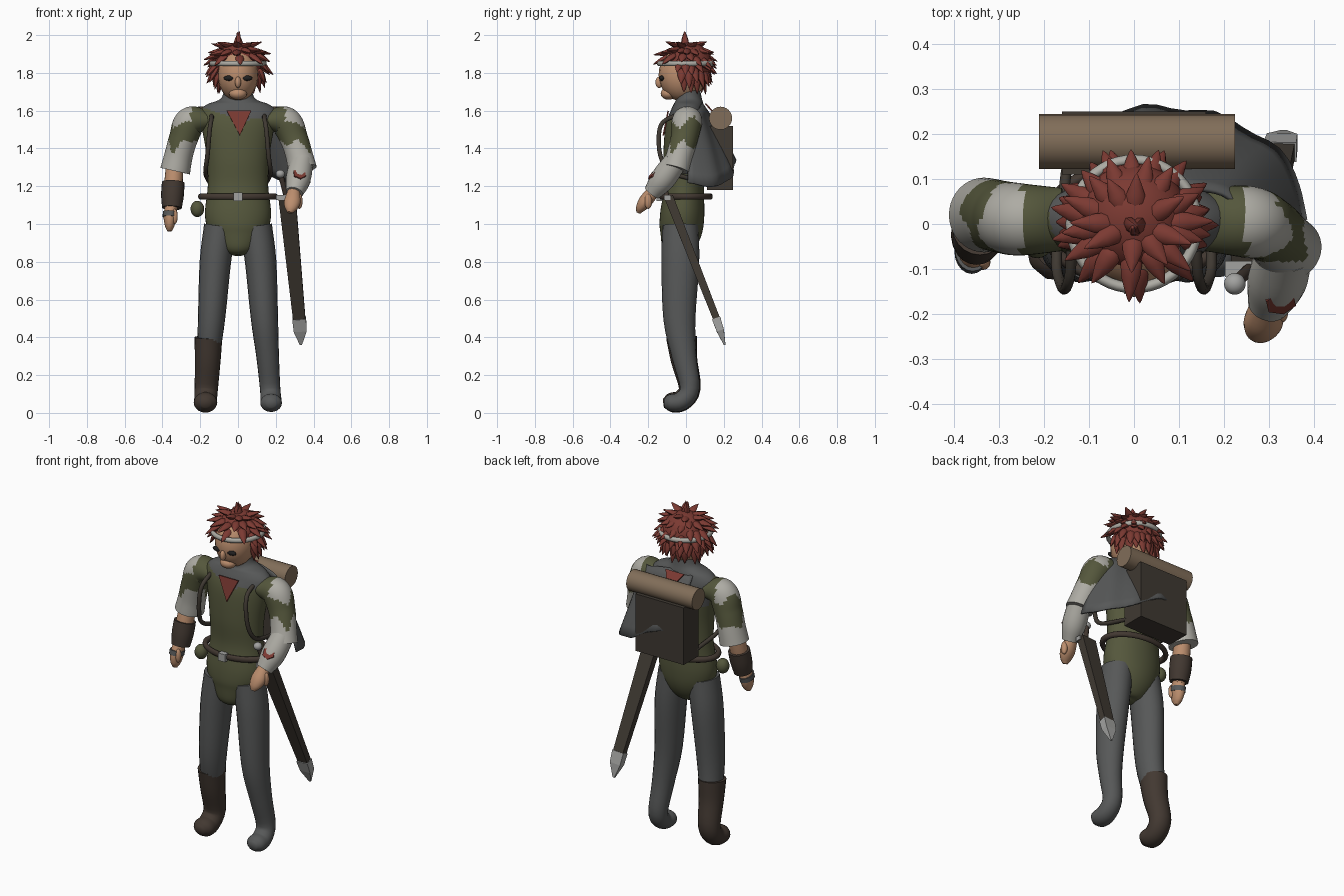
import bpy, bmesh, random
from math import sin, cos, pi, radians
from mathutils import Vector, Matrix

random.seed(4)
cube = bpy.data.objects.get("Cube")
if cube:
    bpy.data.objects.remove(cube)


def material(name, r, g, b):
    m = bpy.data.materials.new(name)
    m.use_nodes = True
    m.diffuse_color = (r, g, b, 1)
    bsdf = m.node_tree.nodes["Principled BSDF"]
    bsdf.inputs["Base Color"].default_value = (r, g, b, 1)
    bsdf.inputs["Roughness"].default_value = 0.9
    return m


RED = material("rust red", .2, .042, .032)
GREEN = material("moss green", .09, .095, .045)
GREY = material("slate grey", .095, .098, .098)
WHITE = material("off white cloth", .42, .41, .37)
SKIN = material("skin", .5, .27, .155)
LEATHER = material("brown leather", .055, .04, .031)
BAG = material("dark brown", .05, .041, .032)
BEDROLL = material("tan cloth", .22, .155, .1)
METAL = material("pale metal", .36, .36, .35)
BLACK = material("near black", .015, .014, .014)


def finish(bm, name, mats, smooth=True, rule=None):
    """Turn a bmesh into an object, painting its faces by a rule."""
    bmesh.ops.recalc_face_normals(bm, faces=bm.faces)
    for f in bm.faces:
        f.smooth = smooth
        if rule:
            f.material_index = rule(f.calc_center_median())
    me = bpy.data.meshes.new(name)
    bm.to_mesh(me)
    bm.free()
    ob = bpy.data.objects.new(name, me)
    bpy.context.collection.objects.link(ob)
    for m in mats:
        me.materials.append(m)
    if smooth:
        bpy.ops.object.select_all(action='DESELECT')
        ob.select_set(True)
        bpy.context.view_layer.objects.active = ob
        bpy.ops.object.shade_smooth_by_angle(angle=radians(50))
    return ob


def spline(rows, steps):
    """Smooth path through rows of x, y, z, radius, radius."""
    p = [Vector(r) for r in rows]
    p = [p[0] * 2 - p[1]] + p + [p[-1] * 2 - p[-2]]
    out = []
    for a, b, c, d in zip(p, p[1:], p[2:], p[3:]):
        for i in range(steps):
            t = i / steps
            out.append((b * 2 + (c - a) * t + (a * 2 - b * 5 + c * 4 - d) * t * t
                        + (b * 3 - a - c * 3 + d) * t ** 3) / 2)
    return out + [p[-2]]


def loft(name, rows, mats, n=20, steps=4, ref=(1, 0, 0), smooth=True, rule=None, mirror=False):
    """Tube with elliptical sections; the first radius lies along ref."""
    if mirror:
        rows = [(-r[0],) + tuple(r[1:]) for r in rows]
    rows = [tuple(r) if len(r) == 5 else tuple(r) + (r[3],) for r in rows]
    path = spline(rows, steps) if steps > 1 else [Vector(r) for r in rows]
    pos = [Vector(q[:3]) for q in path]
    phase = pi / 4 if n == 4 else 0
    bm = bmesh.new()
    rings = []
    for i, q in enumerate(path):
        t = (pos[min(i + 1, len(pos) - 1)] - pos[max(i - 1, 0)]).normalized()
        u = Vector(ref)
        u = (u - t * u.dot(t)).normalized()
        v = t.cross(u)
        rings.append([bm.verts.new(pos[i] + u * max(q[3], .002) * cos(a) + v * max(q[4], .002) * sin(a))
                      for a in (2 * pi * k / n + phase for k in range(n))])
    for r, s in zip(rings, rings[1:]):
        for k in range(n):
            bm.faces.new((r[k], r[k - 1], s[k - 1], s[k]))
    bm.faces.new(rings[0])
    bm.faces.new(rings[-1])
    return finish(bm, name, mats, smooth, rule)


def ball(name, loc, size, mat):
    bm = bmesh.new()
    m = Matrix.LocRotScale(Vector(loc), None, Vector(size))
    bmesh.ops.create_uvsphere(bm, u_segments=20, v_segments=14, radius=1, matrix=m)
    return finish(bm, name, [mat])


def box(name, loc, size, mat):
    bm = bmesh.new()
    bmesh.ops.create_cube(bm, size=1, matrix=Matrix.LocRotScale(Vector(loc), None, Vector(size)))
    return finish(bm, name, [mat], False)


def disc(name, loc, axis, r, depth, sides, mat):
    bm = bmesh.new()
    m = Matrix.Translation(loc) @ Vector(axis).to_track_quat('Z', 'Y').to_matrix().to_4x4()
    bmesh.ops.create_cone(bm, cap_ends=True, segments=sides, radius1=r, radius2=r, depth=depth, matrix=m)
    return finish(bm, name, [mat], sides > 8)


def plate(name, points, mat):
    bm = bmesh.new()
    bm.faces.new([bm.verts.new(p) for p in points])
    ob = finish(bm, name, [mat], False)
    ob.modifiers.new("thickness", 'SOLIDIFY').thickness = .008


# Torso with tunic and grey cowl
def cowl(c):
    edge = 1.45 if c.y > .03 else 1.55 + (.35 * -c.x if c.x < 0 else .05 * c.x)
    return int(c.z > edge)


loft("torso", [(0, -.06, .835, .03, .03), (0, -.055, .865, .09, .075), (0, -.03, .95, .15, .11),
               (0, -.02, 1.05, .175, .117), (0, -.01, 1.2, .16, .105), (0, -.01, 1.35, .165, .11),
               (0, 0, 1.5, .19, .11), (0, .01, 1.58, .21, .095), (0, .015, 1.63, .17, .08),
               (0, .015, 1.665, .09, .068), (0, .01, 1.74, .07, .06)],
     [GREEN, GREY], n=40, steps=6, rule=cowl)
plate("chest_emblem", [(-.06, -.098, 1.6), (.07, -.098, 1.6), (.01, -.124, 1.47)], RED)
plate("nape_emblem", [(-.06, .1, 1.635), (.06, .1, 1.635), (.03, .14, 1.59), (-.03, .14, 1.59)], RED)

# Legs, feet and the single boot
for side, mirror in (("left", False), ("right", True)):
    loft(side + "_leg", [(.095, -.03, .99, .085, .095), (.12, -.03, .8, .083, .1), (.14, -.035, .5, .072, .085),
                         (.157, -.01, .3, .06, .065), (.17, .02, .13, .054, .052), (.175, -.025, .062, .056, .05),
                         (.175, -.085, .053, .055, .045), (.175, -.116, .05, .025, .022)], [GREY], mirror=mirror)
loft("right_boot", [(-.157, -.023, .4, .074, .082), (-.16, -.01, .28, .068, .07), (-.168, .02, .13, .062, .058),
                    (-.172, -.025, .064, .06, .056), (-.172, -.085, .055, .06, .05), (-.172, -.12, .05, .025, .022)],
     [LEATHER])


# Patterned sleeves
def ragged(c):
    a = abs(c.x)
    cap = a > .25 and c.z > 1.54 + .03 * sin(45 * c.y)
    return int(c.z > 1.41 + .035 * sin(55 * c.y + 40 * a) and not cap)


AXIS_Y = (0, 1, 0)
loft("right_sleeve", [(-.16, .01, 1.55, .07, .05), (-.25, .01, 1.54, .08, .082), (-.29, .015, 1.45, .08, .076),
                      (-.315, .02, 1.36, .08, .075), (-.333, .02, 1.28, .083, .08)],
     [WHITE, GREEN], n=40, steps=8, ref=AXIS_Y, rule=ragged)
loft("left_sleeve", [(.16, .01, 1.55, .07, .05), (.25, .005, 1.54, .08, .082), (.297, -.01, 1.45, .072, .074),
                     (.325, -.035, 1.36, .07, .072), (.34, -.055, 1.29, .075, .078)],
     [WHITE, GREEN], n=40, steps=8, ref=AXIS_Y, rule=ragged)

# Forearms and hands
loft("right_forearm", [(-.335, .01, 1.32, .045), (-.343, -.015, 1.2, .048), (-.355, -.045, 1.08, .034)], [SKIN], ref=AXIS_Y)
loft("right_bracer", [(-.343, -.01, 1.22, .06), (-.347, -.025, 1.15, .06), (-.35, -.04, 1.085, .052)], [LEATHER], ref=AXIS_Y)
loft("right_hand", [(-.353, -.045, 1.1, .034, .032), (-.36, -.06, 1.04, .046, .034), (-.362, -.07, .99, .036, .025),
                    (-.363, -.075, .962, .014, .012)], [SKIN], ref=AXIS_Y)
ball("right_thumb", (-.335, -.085, 1.04), (.016, .017, .04), SKIN)
loft("right_hand_wrap", [(-.359, -.057, 1.062, .049, .039), (-.361, -.063, 1.035, .049, .038)], [GREY], ref=AXIS_Y)
loft("left_forearm_sleeve", [(.337, -.055, 1.33, .062), (.318, -.125, 1.235, .066), (.298, -.18, 1.165, .046)], [WHITE])
loft("left_hand", [(.296, -.175, 1.17, .034), (.288, -.215, 1.12, .044, .036), (.28, -.24, 1.085, .034, .026),
                   (.275, -.252, 1.06, .014, .012)], [SKIN])
ball("left_thumb", (.325, -.2, 1.12), (.017, .02, .04), SKIN)
disc("forearm_badge", (.325, -.17, 1.262), (.15, -.65, .6), .036, .02, 6, RED)

# Head and face
ball("head", (0, -.02, 1.79), (.108, .125, .14), SKIN)
ball("chin", (0, -.092, 1.69), (.047, .042, .032), SKIN)
ball("nose", (0, -.142, 1.75), (.016, .02, .03), SKIN)
for s in (-1, 1):
    ball("left_eye" if s > 0 else "right_eye", (s * .046, -.128, 1.772), (.03, .014, .014), BLACK)

# Hair made of overlapping pointed locks
bm = bmesh.new()
for elev, count in ((88, 2), (65, 8), (45, 14), (25, 18), (5, 20), (-15, 20), (-32, 16)):
    for k in range(count):
        e = radians(elev + random.uniform(-6, 6))
        a = 2 * pi * (k + random.uniform(-.25, .25)) / count + elev
        out = Vector((cos(a) * cos(e), sin(a) * cos(e), sin(e)))
        if out.y < -.35 and (elev < 20 or (elev < 26 and k % 2)):
            continue
        down = Vector((cos(a) * sin(e), sin(a) * sin(e), -cos(e)))
        grow = (out * random.uniform(.45, .7) + down * .75).normalized()
        if elev > 80:
            grow = (out + Vector((random.uniform(-.4, .4), 0, 0))).normalized()
        base = Vector((out.x * .125, out.y * .112, 1.835 + out.z * .115))
        turn = Matrix((down.cross(out), grow.cross(down.cross(out)), grow)).transposed().to_4x4()
        verts = bmesh.ops.create_uvsphere(bm, u_segments=8, v_segments=6, radius=1)["verts"]
        length = random.uniform(.044, .058)
        for v in verts:
            taper = 1 - .65 * v.co.z
            v.co = Vector((v.co.x * .021 * taper, v.co.y * .014 * taper, v.co.z * length))
            v.co = turn @ v.co + base + grow * length * .55
finish(bm, "hair", [RED])
ball("hair_cap", (0, .015, 1.85), (.122, .122, .112), RED)


def hoop(name, loc, rx, ry, r, height, mat):
    bpy.ops.mesh.primitive_torus_add(location=loc, major_radius=rx, minor_radius=r,
                                     major_segments=48, minor_segments=10)
    ob = bpy.context.object
    ob.name = name
    ob.scale = (1, ry / rx, height)
    ob.data.materials.append(mat)
    bpy.ops.object.shade_smooth_by_angle(angle=radians(50))


hoop("headband", (0, 0, 1.85), .14, .142, .012, 1.2, WHITE)

# Belt, buckle and pouch
hoop("belt", (0, 0, 1.145), .195, .13, .017, 1, LEATHER)
box("buckle", (0, -.14, 1.145), (.045, .03, .045), METAL)
ball("belt_pouch", (-.215, -.04, 1.08), (.036, .036, .043), GREEN)

# Sword in its scabbard
loft("scabbard", [(.26, -.09, 1.14, .064, .034), (.325, .165, .49, .046, .026)], [BAG], n=4, steps=1, smooth=False)
loft("scabbard_tip", [(.324, .16, .5, .052, .032), (.329, .182, .435, .048, .028), (.333, .205, .36, .008, .006)],
     [METAL], n=4, steps=1, smooth=False)
box("sword_guard", (.257, -.1, 1.14), (.11, .035, .025), METAL)
loft("sword_grip", [(.257, -.1, 1.14, .014), (.226, -.13, 1.26, .014)], [LEATHER], n=10, steps=1)
ball("sword_pommel", (.224, -.133, 1.265), (.024, .024, .022), METAL)

# Backpack, bedroll and shoulder straps
box("backpack", (0, .18, 1.35), (.32, .14, .34), BAG)
disc("bedroll", (.007, .183, 1.56), (1, 0, 0), .061, .435, 24, BEDROLL)
for side, mirror in (("left", False), ("right", True)):
    loft(side + "_strap", [(.14, .05, 1.6, .012), (.14, -.09, 1.56, .012), (.15, -.14, 1.5, .012),
                           (.162, -.135, 1.36, .012), (.172, -.07, 1.27, .012), (.15, .12, 1.22, .012)],
         [BAG], n=10, mirror=mirror)

# Cape sweeping from the left shoulder round the back
top = spline([(.25, .02, 1.6, 0, 0), (.2, .07, 1.61, 0, 0), (.1, .085, 1.635, 0, 0), (0, .085, 1.645, 0, 0),
              (-.1, .08, 1.63, 0, 0)], 5)
hem = spline([(.385, .01, 1.22, 0, 0), (.345, .14, 1.2, 0, 0), (.21, .235, 1.24, 0, 0), (.05, .262, 1.33, 0, 0),
              (-.1, .24, 1.36, 0, 0)], 5)
bm = bmesh.new()
grid = []
for i, (p, q) in enumerate(zip(top, hem)):
    p, q = Vector(p[:3]), Vector(q[:3])
    grid.append([bm.verts.new(p.lerp(q, t / 8) + Vector((0, .006 * sin(i * 1.3) * t / 8, .02 * sin(pi * t / 8))))
                 for t in range(9)])
for g, h in zip(grid, grid[1:]):
    for k in range(8):
        bm.faces.new((g[k], h[k], h[k + 1], g[k + 1]))
finish(bm, "cape", [GREY]).modifiers.new("thickness", 'SOLIDIFY').thickness = .01
